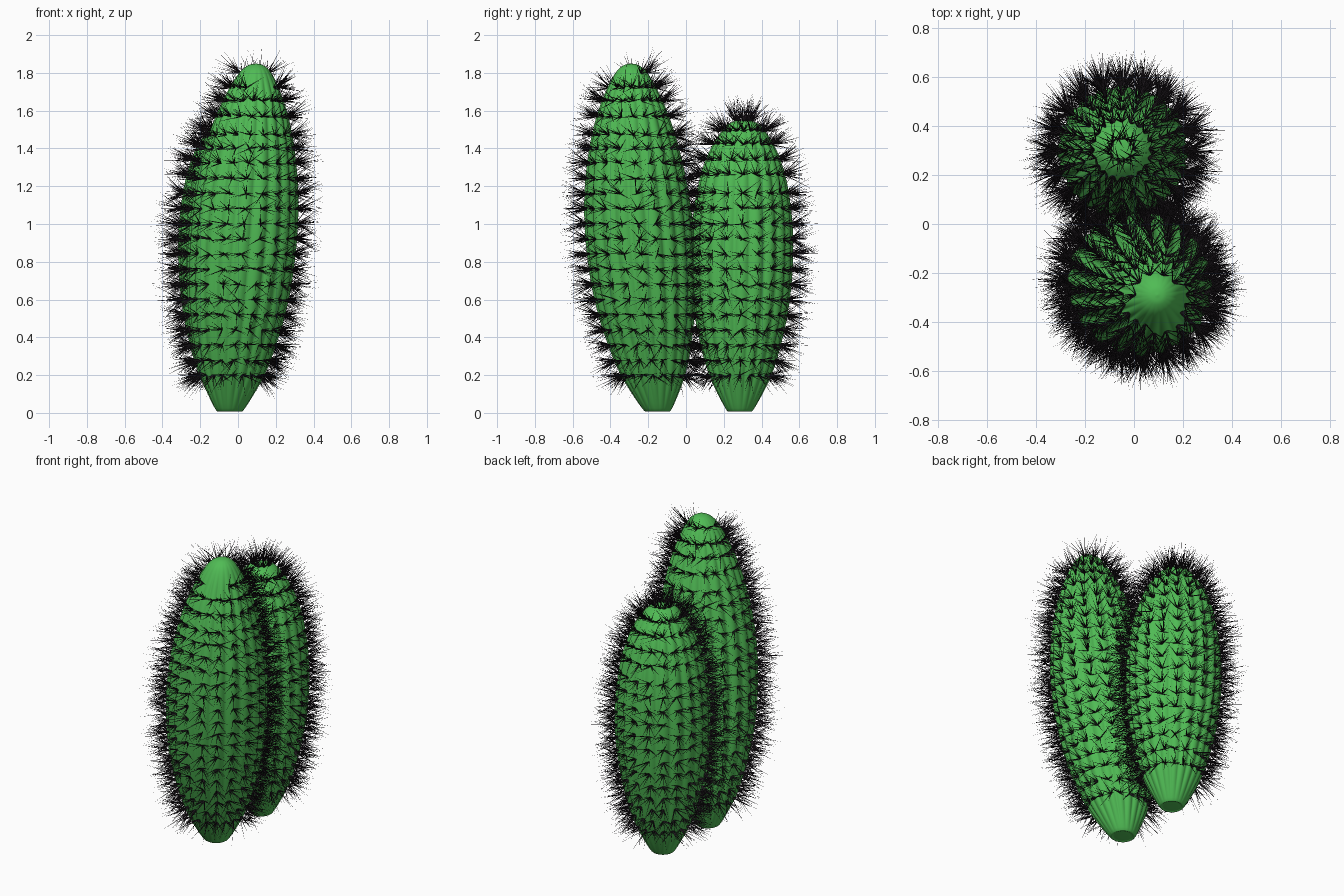
import bpy, math, random
from mathutils import Vector

if "Cube" in bpy.data.objects:
    bpy.data.objects.remove(bpy.data.objects["Cube"])

random.seed(4)
RIBS = 20


def material(name, color):
    m = bpy.data.materials.new(name)
    m.diffuse_color = color
    m.use_nodes = True
    m.node_tree.nodes["Principled BSDF"].inputs["Base Color"].default_value = m.diffuse_color
    return m


GREEN = material("cactus_green", (0.08, 0.5, 0.09, 1))
DARK = material("spine_dark", (0.012, 0.009, 0.012, 1))


def smooth(points, steps):
    """Catmull-Rom through the profile points."""
    p = [Vector(q) for q in points]
    p = [p[0] * 2 - p[1]] + p + [p[-1] * 2 - p[-2]]
    out = []
    for i in range(1, len(p) - 2):
        a, b, c, d = p[i - 1:i + 3]
        for k in range(steps):
            t = k / steps
            out.append(0.5 * (2 * b + (c - a) * t + (2 * a - 5 * b + 4 * c - d) * t * t
                              + (3 * b - a - 3 * c + d) * t ** 3))
    return out + [p[-2]]


def add_mesh(name, verts, faces, mat, shade=True):
    me = bpy.data.meshes.new(name)
    me.from_pydata(verts, [], faces)
    me.materials.append(mat)
    me.update()
    if shade:
        me.shade_smooth()
    ob = bpy.data.objects.new(name, me)
    bpy.context.collection.objects.link(ob)
    return ob


def cactus(name, profile, axis, bald=None):
    prof = smooth(profile, 5)
    height = profile[-1][1]

    def point(r, z, a):
        groove = 1 - abs(math.cos(a * RIBS / 2))
        fade = min(1, z / 0.12) * min(1, (height - z) / 0.15)
        r = r * (1 - 0.06 * groove * max(0, fade))
        cx, cy = axis(z / height)
        return Vector((cx + r * math.cos(a), cy + r * math.sin(a), z))

    # ribbed body
    n = RIBS * 8
    verts = [point(max(p.x, 0.001), p.y, 2 * math.pi * j / n) for p in prof for j in range(n)]
    faces = [(i * n + j, i * n + (j + 1) % n, (i + 1) * n + (j + 1) % n, (i + 1) * n + j)
             for i in range(len(prof) - 1) for j in range(n)]
    faces += [tuple(reversed(range(n))), tuple(range((len(prof) - 1) * n, len(prof) * n))]
    add_mesh(name + "_body", verts, faces, GREEN)

    # spine clusters along the rib crests
    sv, sf = [], []

    def spine(base, direction, length):
        side = direction.orthogonal().normalized()
        other = direction.cross(side)
        k = len(sv)
        for j in range(3):
            a = j * 2 * math.pi / 3
            sv.append(base + (side * math.cos(a) + other * math.sin(a)) * 0.0028)
        tip = base + direction * length
        tip.z = min(tip.z, 2.0)
        sv.append(tip)
        sf.extend([(k, k + 1, k + 3), (k + 1, k + 2, k + 3), (k + 2, k, k + 3)])

    travelled = 0.07
    for p, q in zip(prof, prof[1:]):
        seg = (q - p).length
        travelled += seg
        if p.y < 0.18 or travelled < 0.07:
            continue
        travelled = 0
        slope = (q - p).normalized()
        skip = 1 if p.x > 0.09 else 2 if p.x > 0.04 else 4
        for rib in range(0, RIBS, skip):
            a = 2 * math.pi * rib / RIBS
            base = point(p.x, p.y, a)
            if bald and base.z > 1.6 and (base.xy - Vector(bald)).length < 0.09:
                continue
            normal = Vector((slope.y * math.cos(a), slope.y * math.sin(a), -slope.x))
            tangent = Vector((-math.sin(a), math.cos(a), 0))
            up = normal.cross(tangent)
            for _ in range(11):
                d = normal + tangent * random.gauss(0, 0.65) + up * random.gauss(0, 0.4)
                spine(base - normal * 0.003, d.normalized(), random.uniform(0.07, 0.17))
    add_mesh(name + "_spines", sv, sf, DARK, False)


# tall leaning cactus in front
cactus("tall_cactus",
       [(0, 0.01), (0.05, 0.012), (0.08, 0.025), (0.17, 0.2), (0.23, 0.4), (0.268, 0.6),
        (0.285, 0.8), (0.287, 1.0), (0.272, 1.2), (0.238, 1.4), (0.192, 1.57),
        (0.14, 1.7), (0.085, 1.8), (0.04, 1.84), (0, 1.85)],
       lambda t: (-0.045 + 0.14 * t, -0.15 - 0.24 * t + 0.1 * t * t),
       bald=(0.10, -0.335))

# short upright cactus behind
cactus("short_cactus",
       [(0, 0.01), (0.05, 0.012), (0.077, 0.025), (0.165, 0.2), (0.222, 0.4), (0.257, 0.6),
        (0.271, 0.8), (0.266, 1.0), (0.238, 1.2), (0.198, 1.34), (0.15, 1.44),
        (0.09, 1.52), (0.045, 1.545), (0, 1.55)],
       lambda t: (-0.04 - 0.01 * t, 0.285 + 0.02 * t))
